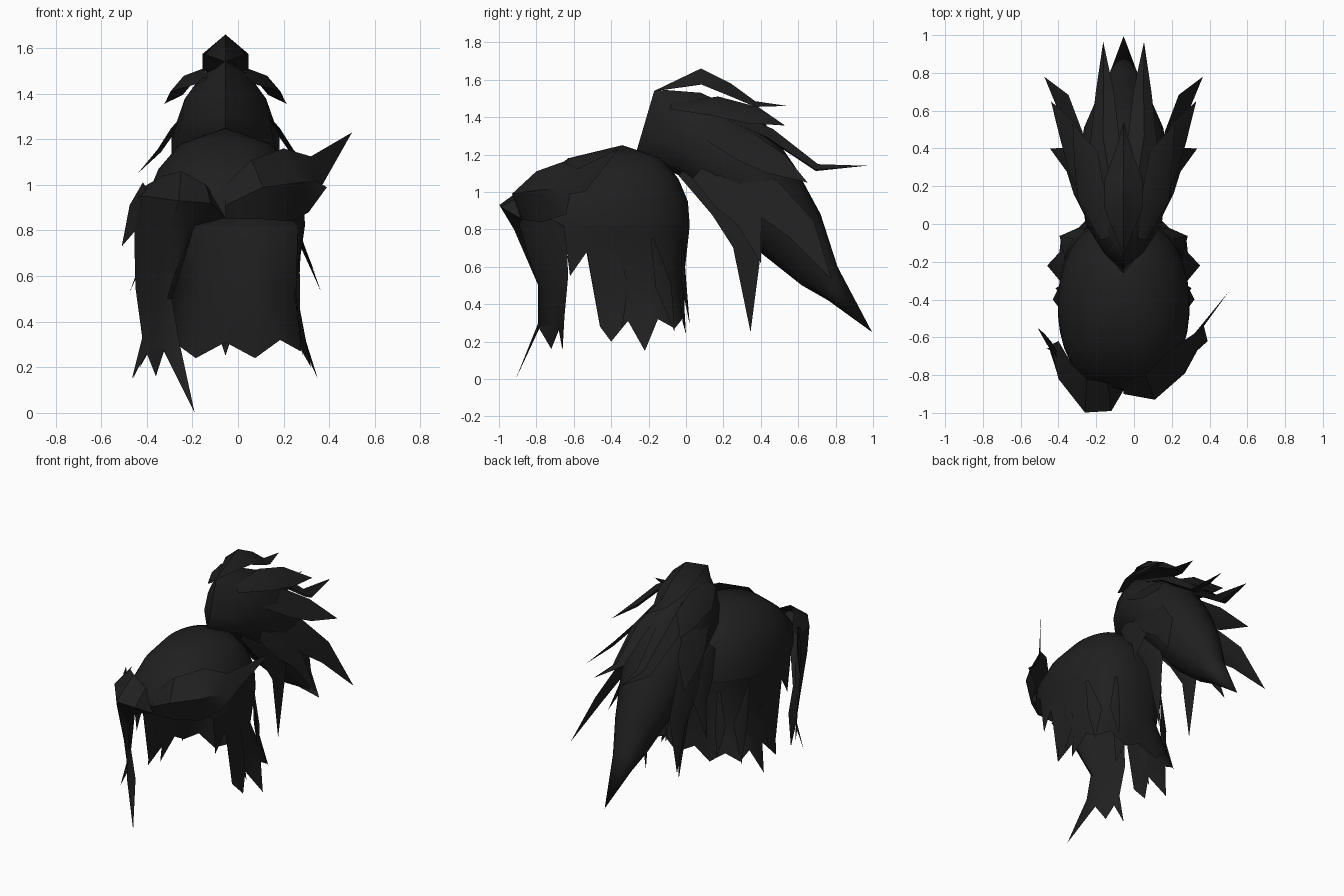
import bpy, math
from mathutils import Vector

if "Cube" in bpy.data.objects:
    bpy.data.objects.remove(bpy.data.objects["Cube"])

X0 = -0.055  # symmetry plane of the hairstyle

hair = bpy.data.materials.new("charcoal_black")
hair.diffuse_color = (0.014, 0.014, 0.014, 1)
hair.use_nodes = True
hair.node_tree.nodes["Principled BSDF"].inputs["Base Color"].default_value = hair.diffuse_color


def make(name, verts, faces):
    me = bpy.data.meshes.new(name)
    me.from_pydata([tuple(v) for v in verts], [], faces)
    me.materials.append(hair)
    me.validate()
    ob = bpy.data.objects.new(name, me)
    bpy.context.collection.objects.link(ob)
    bpy.ops.object.select_all(action='DESELECT')
    ob.select_set(True)
    bpy.context.view_layer.objects.active = ob
    bpy.ops.object.mode_set(mode='EDIT')
    bpy.ops.mesh.select_all(action='SELECT')
    bpy.ops.mesh.remove_doubles(threshold=0.0005)
    bpy.ops.mesh.normals_make_consistent(inside=False)
    bpy.ops.object.mode_set(mode='OBJECT')
    bpy.ops.object.shade_smooth_by_angle(angle=math.radians(40))
    return ob


def sheet(name, rows, closed=False):
    """Grid surface through equally long rows of points."""
    n = len(rows[0])
    faces = []
    for r in range(len(rows) - 1):
        for c in range(n if closed else n - 1):
            d = (c + 1) % n
            faces.append((r*n + c, r*n + d, (r+1)*n + d, (r+1)*n + c))
    return make(name, [p for row in rows for p in row], faces)


def lock(name, path, widths, normal, thick=0.3):
    """Tapered strand with a diamond section, ending in a point."""
    pts = [Vector(p) for p in path]
    rows = []
    for i, p in enumerate(pts):
        t = (pts[min(i+1, len(pts)-1)] - pts[max(i-1, 0)]).normalized()
        side = t.cross(Vector(normal)).normalized()
        up = side.cross(t)
        w = widths[i]
        rows.append([p + side*w, p + up*w*thick, p - side*w, p - up*w*thick])
    return sheet(name, rows, closed=True)


def pair(name, path, widths, normal, thick=0.3):
    """Strand on both sides; path x is the offset from the centre plane."""
    for s, tag in ((1, "right"), (-1, "left")):
        lock(f"{name}_{tag}", [(X0 + s*x, y, z) for x, y, z in path], widths,
             (s*normal[0], normal[1], normal[2]), thick)


# Scalp cap: stacked squarish rings (z, half width, centre y, half depth)
rings = [(1.25, 0.0, -.34, 0.0), (1.18, .2, -.38, .25), (1.07, .295, -.405, .365),
         (.95, .345, -.43, .44), (.82, .35, -.43, .45)]
N = 15


def ring(rx, yc, ry, z, i):
    a = math.pi*i/N
    return (rx*max(math.sin(a), 0)**.72 if 0 < i < N else 0.0, yc - ry*math.cos(a), z)


half_rows = [[ring(rx, yc, ry, z + (.035 if z < .9 and i < 5 else 0), i) for i in range(N + 1)]
             for z, rx, yc, ry in rings]


def mirrored(row):
    return [(X0 - x, y, z) for x, y, z in reversed(row[1:])] + [(X0 + x, y, z) for x, y, z in row]


sheet("scalp_cap", [mirrored(r) for r in half_rows])

# Hanging hair round the sides and nape, ending in jagged points
tips = [(.31, -.62, .55), (.325, -.53, .68), (.33, -.46, .28), (.375, -.40, .20),
        (.33, -.31, .31), (.405, -.22, .15), (.34, -.15, .32), (.33, -.06, .27),
        (.24, -.02, .32), (.13, 0.0, .24), (0, -.02, .31)]
top = half_rows[-1][5:]
mid = []
for i, (a, b) in enumerate(zip(top, tips)):
    if i < 2:
        mid.append(tuple((p + q)/2 for p, q in zip(a, b)))
    else:
        mid.append(ring(.31, -.42, .41, .55, i + 5))
low = [tuple(p*.4 + q*.6 for p, q in zip(a, b)) for a, b in zip(mid, tips)]


def around_back(row):
    return [(X0 + x, y, z) for x, y, z in row] + [(X0 - x, y, z) for x, y, z in reversed(row[:-1])]


sheet("hanging_hair", [around_back(r) for r in (top, mid, low, tips)])

# Thin strands layered over the sides and nape
pair("nape_strand", [(.19, -.02, .75), (.21, -.01, .5), (.2, .02, .29)], [.01, .035, 0], (.4, 1, 0), .2)
pair("side_strand", [(.335, -.40, .80), (.31, -.36, .5), (.36, -.34, .27)], [.01, .05, 0], (1, 0, 0), .15)
pair("rear_strand", [(.31, -.18, .75), (.29, -.12, .5), (.34, -.06, .25)], [.01, .05, 0], (1, .6, 0), .15)

# Swept fringe on the right, rising to a point
sheet("swept_fringe", [
    [(X0, -.83, 1.0), (.06, -.80, 1.11), (.2, -.66, 1.16), (.32, -.58, 1.125), (.5, -.36, 1.23)],
    [(X0, -.90, .91), (.11, -.93, .99), (.27, -.79, 1.01), (.335, -.67, 1.02), (.37, -.54, 1.0)],
    [(X0, -.88, .85), (.1, -.87, .85), (.24, -.77, .84), (.31, -.64, .88), (.39, -.62, .99)]])

# Long curtain fringe on the left, split into three points
sheet("curtain_fringe", [
    [(-.4, -.62, 1.0), (-.33, -.74, 1.04), (-.25, -.82, 1.06), (-.14, -.84, 1.0), (X0, -.87, .87)],
    [(-.44, -.64, .95), (-.4, -.82, .95), (-.26, -.998, .93), (-.12, -.99, .92), (X0, -.88, .855)],
    [(-.455, -.64, .77), (-.41, -.78, .78), (-.3, -.91, .8), (-.22, -.92, .8), (-.19, -.89, .82)],
    [(-.45, -.63, .55), (-.41, -.7, .5), (-.35, -.76, .5), (-.31, -.79, .5), (-.29, -.79, .5)],
    [(-.42, -.65, .33), (-.39, -.68, .3), (-.37, -.71, .29), (-.335, -.77, .3), (-.255, -.79, .3)],
    [(-.465, -.66, .15), (-.4, -.68, .26), (-.36, -.72, .16), (-.325, -.785, .27), (-.19, -.91, .0)]])
lock("fringe_side_point", [(-.4, -.7, .98), (-.45, -.63, .87), (-.51, -.55, .73)],
     [.05, .07, 0], (-1, -.5, 0), .2)

# Ponytail body: sections (top y, top z, bottom y, bottom z, half width, widening towards the bottom)
sections = [(-.17, 1.54, -.27, 1.20, 0, 0), (-.11, 1.545, -.18, 1.15, .1, .25),
            (.08, 1.53, -.04, 1.09, .2, .2), (.42, 1.37, .2, .9, .25, 0), (.58, 1.14, .38, .69, .22, 0),
            (.72, .88, .62, .50, .14, 0), (.81, .6, .76, .42, .08, 0), (.995, .25, .995, .25, 0, 0)]
rows = []
for ty, tz, by, bz, hw, flare in sections:
    row = []
    for k in range(10):
        a = 2*math.pi*k/10
        u = (1 + math.cos(a))/2
        w = hw*math.sin(a)*(1 - flare*math.cos(a))
        row.append((X0 + w, by + (ty - by)*u, bz + (tz - bz)*u))
    rows.append(row)
sheet("ponytail_body", rows, closed=True)

# Crest strand: a roof-shaped strand over the top (y, ridge z, half width, edge z)
crest = [(-.17, 1.54, 0, 1.54), (.08, 1.66, .1, 1.575), (.24, 1.58, .1, 1.51),
         (.37, 1.485, .05, 1.455), (.54, 1.46, 0, 1.46)]
sheet("crest_strand", [[(X0 - w, y, ez), (X0, y, rz), (X0 + w, y, ez), (X0, y + .01, ez)]
                       for y, rz, w, ez in crest], closed=True)

# Paired spikes fanning out of the ponytail
pair("upper_spike", [(.1, -.08, 1.46), (.17, .15, 1.46), (.2, .36, 1.41), (.27, .53, 1.355)],
     [.03, .09, .08, 0], (.7, 0, 1), .25)
pair("long_spike", [(.06, .2, 1.42), (.1, .45, 1.31), (.1, .7, 1.13), (.108, .965, 1.14)],
     [.08, .08, .05, 0], (.3, .3, 1), .4)
pair("middle_spike", [(.17, .1, 1.32), (.23, .32, 1.24), (.29, .48, 1.15), (.385, .65, 1.05)],
     [.04, .1, .08, 0], (.75, 0, .62), .12)
pair("side_spike", [(.19, .2, 1.12), (.25, .42, .98), (.31, .62, .8), (.42, .78, .53)],
     [.06, .11, .08, 0], (1, 0, .4), .15)
pair("flared_spike", [(.19, .06, 1.1), (.24, .22, .98), (.29, .34, .85), (.39, .4, .62)],
     [.04, .09, .07, 0], (1, 0, .4), .15)
pair("hanging_spike", [(.1, -.02, 1.11), (.14, .2, .93), (.15, .33, .72), (.13, .345, .25)],
     [.03, .08, .08, 0], (1, 0, 0), .2)
